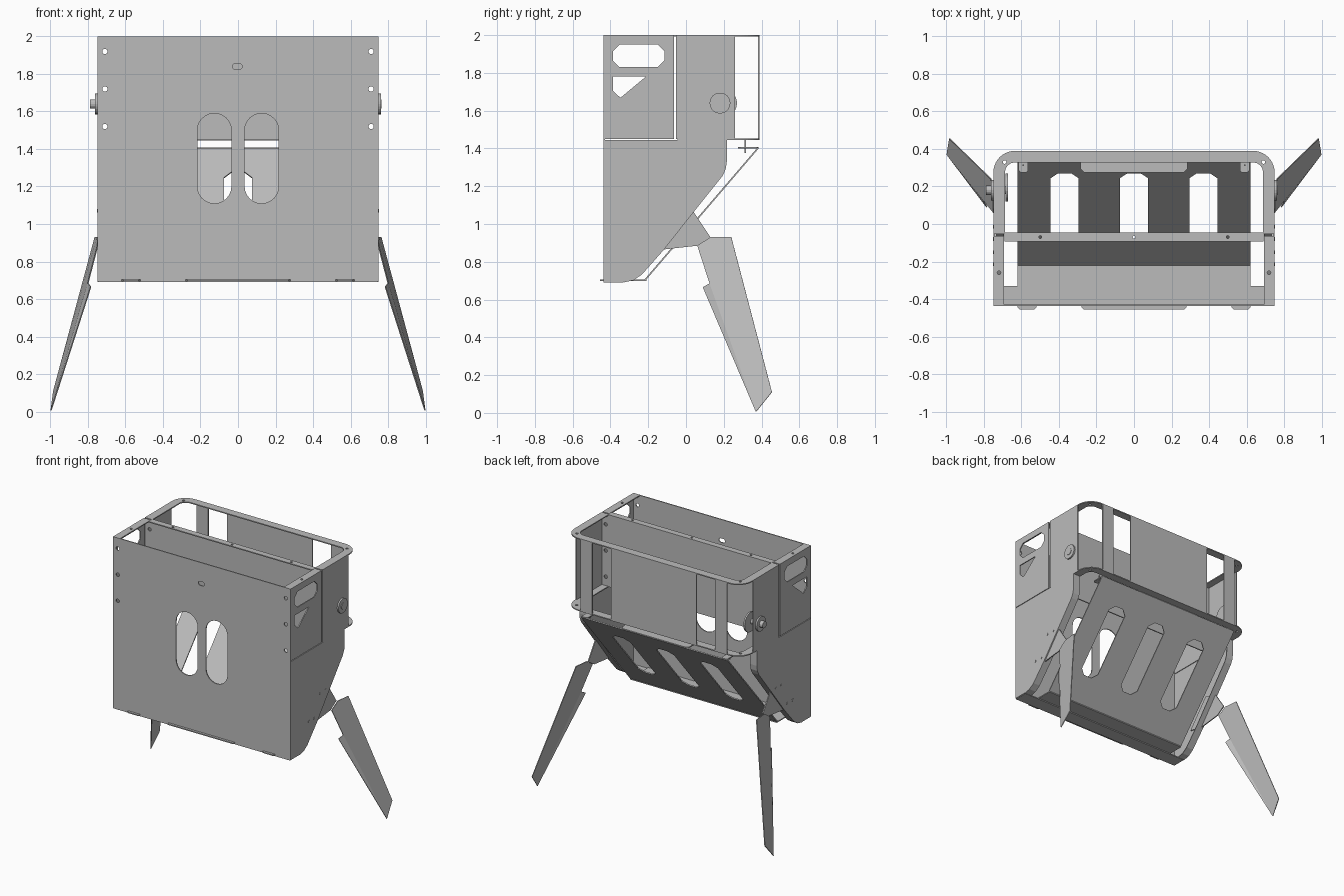
import bpy, bmesh, math
from mathutils import Vector

cube = bpy.data.objects.get("Cube")
if cube:
    bpy.data.objects.remove(cube, do_unlink=True)

steel = bpy.data.materials.new("grey_steel")
steel.use_nodes = True
GREY = (0.5, 0.5, 0.5, 1)
steel.diffuse_color = GREY
steel.node_tree.nodes["Principled BSDF"].inputs["Base Color"].default_value = GREY
T = 0.008  # sheet thickness


def finish(name, bm):
    bmesh.ops.recalc_face_normals(bm, faces=bm.faces)
    mesh = bpy.data.meshes.new(name)
    bm.to_mesh(mesh)
    bm.free()
    mesh.materials.append(steel)
    ob = bpy.data.objects.new(name, mesh)
    bpy.context.scene.collection.objects.link(ob)
    return ob


def sheet(name, axis, pos, outline, holes=(), thick=T):
    """Flat sheet with holes, normal to an axis, thickened from pos."""
    place = {"x": lambda u, v: (pos, u, v),
             "y": lambda u, v: (u, pos, v),
             "z": lambda u, v: (u, v, pos)}[axis]
    offset = Vector([thick if a == axis else 0 for a in "xyz"])
    bm = bmesh.new()
    for loop in [outline, *holes]:
        vs = [bm.verts.new(place(u, v)) for u, v in loop]
        for a, b in zip(vs, vs[1:] + vs[:1]):
            bm.edges.new((a, b))
    bmesh.ops.triangle_fill(bm, edges=bm.edges[:], use_beauty=True,
                            normal=offset.normalized())
    ext = bmesh.ops.extrude_face_region(bm, geom=bm.faces[:], use_keep_orig=True)
    bmesh.ops.translate(bm, vec=offset,
                        verts=[g for g in ext["geom"] if isinstance(g, bmesh.types.BMVert)])
    return finish(name, bm)


def rect(u0, v0, u1, v1):
    return [(u0, v0), (u1, v0), (u1, v1), (u0, v1)]


def arc(u, v, r, a0, a1, n):
    return [(u + r * math.cos(math.radians(a0 + (a1 - a0) * i / n)),
             v + r * math.sin(math.radians(a0 + (a1 - a0) * i / n))) for i in range(n + 1)]


def circle(u, v, r, n=16):
    return arc(u, v, r, 0, 360, n)[:-1]


def slot(u, v0, v1, r):
    return arc(u, v1 - r, r, 0, 180, 12) + arc(u, v0 + r, r, 180, 360, 12)


def chamfered(u0, v0, u1, v1, c):
    return [(u0 + c, v0), (u1 - c, v0), (u1, v0 + c), (u1, v1 - c),
            (u1 - c, v1), (u0 + c, v1), (u0, v1 - c), (u0, v0 + c)]


def folded(name, faces, thick=T):
    """Folded sheet from a few polygons, thickened evenly."""
    bm = bmesh.new()
    for f in faces:
        bm.faces.new([bm.verts.new(p) for p in f])
    bmesh.ops.remove_doubles(bm, verts=bm.verts[:], dist=0.0005)
    ob = finish(name, bm)
    mod = ob.modifiers.new("thickness", "SOLIDIFY")
    mod.thickness = thick
    mod.offset = 0
    return ob


# Front panel with handle slots, label slot and rivet holes
rivets = [circle(s * 0.71, z, 0.014) for s in (-1, 1) for z in (1.92, 1.72, 1.52)]
sheet("front_panel", "y", -0.437, rect(-0.75, 0.695, 0.75, 2),
      [slot(s * 0.126, 1.11, 1.59, 0.091) for s in (-1, 1)]
      + [chamfered(-0.028, 1.825, 0.022, 1.855, 0.008)] + rivets)

# Divider between the two compartments
sheet("divider", "y", -0.053, rect(-0.745, 1.45, 0.745, 2), rivets)
sheet("divider_flange", "z", 2 - T, rect(-0.69, -0.092, 0.69, -0.045),
      [circle(x, -0.07, 0.008, 8) for x in (-0.5, 0, 0.5)])

# Floor and its front tabs
sheet("floor", "z", 0.697, rect(-0.62, -0.437, 0.62, -0.21))
sheet("floor_flange", "z", 0.69, rect(-0.745, -0.437, 0.745, -0.33))
for x0, x1 in ((-0.28, 0.28), (-0.62, -0.52), (0.52, 0.62)):
    sheet("floor_tab", "z", 0.697, chamfered(x0, -0.455, x1, -0.425, 0.01))

# Rounded rims of the rear compartment
outer = [(0.75, -0.045)] + arc(0.635, 0.275, 0.115, 0, 90, 10)
inner = [(0.688, -0.045)] + arc(0.635, 0.275, 0.053, 0, 90, 10)
half = lambda pts: pts + [(-x, y) for x, y in reversed(pts)]
for name, z in (("top_rim", 2 - T), ("middle_rim", 1.445)):
    sheet(name, "z", z, half(outer) + half(inner)[::-1],
          [circle(s * 0.69, 0.33, 0.01, 8) for s in (-1, 1)])

# Back panel and posts
sheet("back_panel", "y", 0.382, rect(-0.36, 1.45, 0.36, 2))
for s in (-1, 1):
    a, b = sorted((s * 0.52, s * 0.62))
    sheet("back_post", "y", 0.382, rect(a, 1.45, b, 2))

# Sloping plate with three slots, tilted about its lower edge
low, high = Vector((0, -0.215, 0.7)), Vector((0, 0.385, 1.4))
length = (high - low).length
angle = math.atan2(high.z - low.z, high.y - low.y)
ramp = sheet("sloping_plate", "z", 0, rect(-0.62, 0, 0.62, length),
             [chamfered(x - 0.075, 0.21, x + 0.075, 0.755, 0.04) for x in (-0.37, 0, 0.37)])
ramp.location = low
ramp.rotation_euler.x = angle
sheet("sloping_plate_lip", "z", 1.4, chamfered(-0.285, 0.275, 0.285, 0.385, 0.02))
for s in (-1, 1):
    sheet("lip_tab", "z", 1.4, chamfered(s * 0.59 - 0.025, 0.275, s * 0.59 + 0.025, 0.385, 0.01))
    sheet("lip_peg", "y", 0.31, rect(s * 0.59 - 0.004, 1.375, s * 0.59 + 0.004, 1.445))

# Side profile of the lower body, from bottom front round to top back
edge = [(-0.33, 0.694), (-0.28, 0.705), (-0.235, 0.735), (-0.12, 0.865),
        (0.03, 1.055), (0.19, 1.255), (0.207, 1.29), (0.213, 1.33), (0.213, 1.445)]
bolts = [(-0.08, 1.07), (-0.015, 1.07), (-0.215, 0.905), (-0.15, 0.905)]

for s in (-1, 1):
    side = s * 0.75
    t = -s * T  # thicken inward

    # Side walls
    sheet("lower_side", "x", side, [(-0.437, 1.445), (-0.437, 0.694)] + edge, thick=t)
    folded("lower_side_flange", [[(side, *p), (side, *q), (s * 0.692, *q), (s * 0.692, *p)]
                                 for p, q in zip(edge, edge[1:])], 0.006)
    sheet("front_upper_side", "x", side, rect(-0.437, 1.45, -0.063, 2),
          [chamfered(-0.387, 1.83, -0.115, 1.95, 0.035),
           [(-0.387, 1.78), (-0.213, 1.78), (-0.347, 1.668), (-0.387, 1.705)]], thick=t)
    sheet("rear_upper_side", "x", side, rect(-0.05, 1.45, 0.26, 2), thick=t)
    a, b = sorted((s * 0.692, s * 0.748))
    sheet("front_top_flange", "z", 2 - T, rect(a, -0.437, b, -0.063),
          [circle(s * 0.72, -0.26, 0.01, 8)])

    # Pivot washer on the rear side wall
    sheet("pivot_washer", "x", side, circle(0.18, 1.64, 0.055, 24), thick=s * 0.012)
    sheet("pivot_hub", "x", side, circle(0.18, 1.64, 0.025),
          thick=s * (0.04 if s < 0 else 0.016))

    # Leg bracket and bolts
    sheet("leg_bracket", "x", side - s * 0.009,
          [(-0.24, 0.89), (-0.12, 0.865), (0.06, 0.885), (0.13, 0.93),
           (0.04, 1.065), (-0.07, 1.1)], thick=t)
    for y, z in bolts:
        sheet("bracket_bolt", "x", side, circle(y, z, 0.01, 8), thick=s * 0.003)

    # Splayed leg with a folded front edge
    tip, knee = (s * 0.997, 0.37, 0.005), (s * 0.8, 0.125, 0.685)
    folded("leg", [[(s * 0.762, 0.24, 0.93), (s * 0.983, 0.455, 0.11), tip, knee,
                    (s * 0.748, 0.06, 0.885), (s * 0.75, 0.13, 0.93)],
                   [tip, knee, (s * 0.785, 0.09, 0.665)]], 0.006)

# Inner pivot disc
sheet("inner_pivot_disc", "x", -0.685, circle(0.195, 1.64, 0.075, 24), thick=0.012)
sheet("inner_pivot_hub", "x", -0.745, circle(0.18, 1.64, 0.02), thick=0.065)
